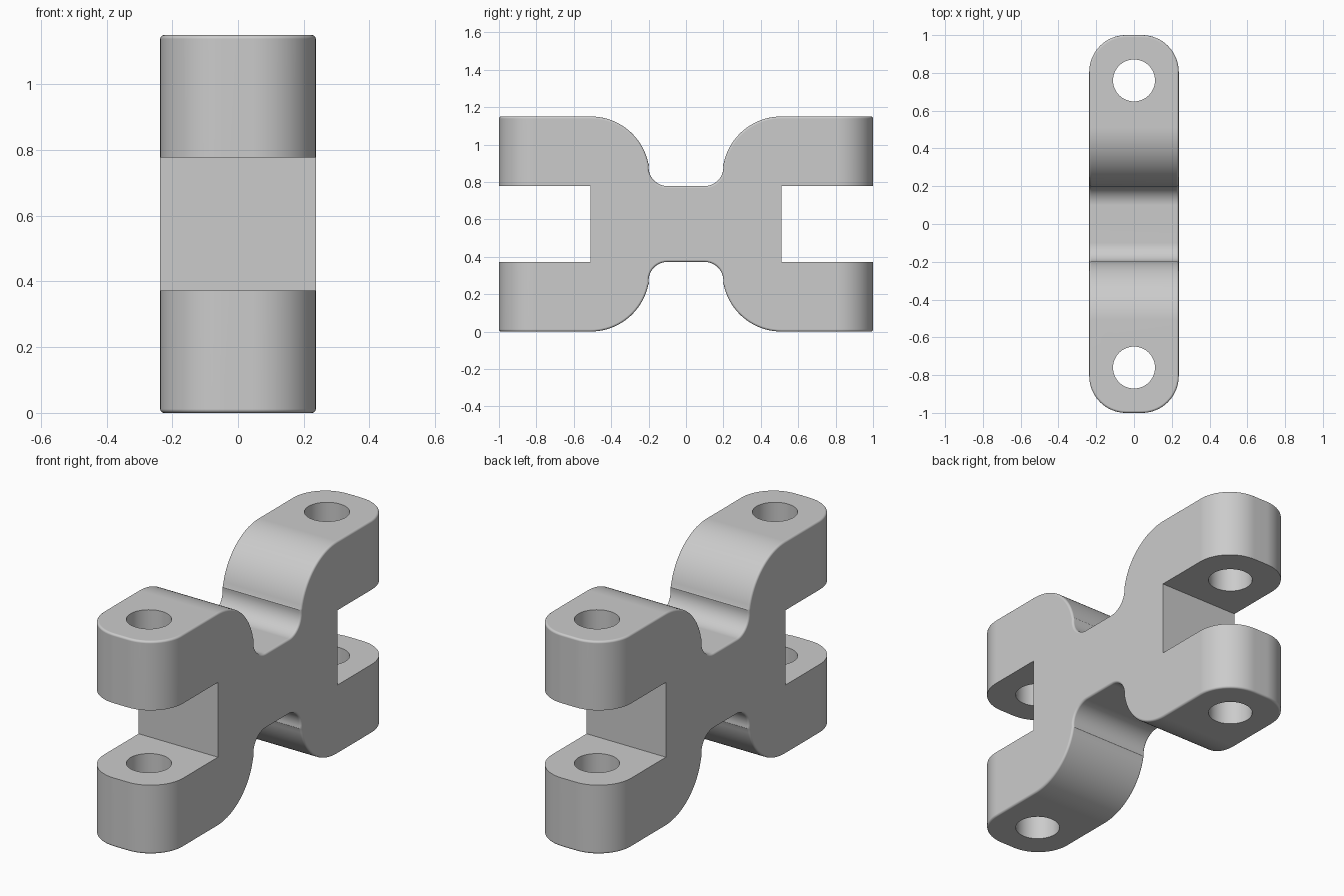
import bpy, bmesh
from math import cos, sin, radians
from mathutils import Vector

cube = bpy.data.objects.get("Cube")
if cube:
    bpy.data.objects.remove(cube)

HALF_WIDTH, HEIGHT, MID = 0.237, 1.15, 0.575
SLOT_HALF, SLOT_END = 0.202, 0.51
PIN_Y, PIN_RADIUS = 0.76, 0.111

steel = bpy.data.materials.new("plain grey")
steel.use_nodes = True
grey = (0.6, 0.6, 0.6, 1)
steel.diffuse_color = grey
steel.node_tree.nodes["Principled BSDF"].inputs["Base Color"].default_value = grey


def arc(cx, cy, r, start, end, steps):
    angles = [radians(start + (end - start) * i / steps) for i in range(steps + 1)]
    return [(cx + r * cos(a), cy + r * sin(a)) for a in angles]


def prism(name, points, depth):
    """Extrude a closed 3D outline along a depth vector."""
    bm = bmesh.new()
    face = bm.faces.new([bm.verts.new(p) for p in points])
    out = bmesh.ops.extrude_face_region(bm, geom=[face])
    moved = [v for v in out["geom"] if isinstance(v, bmesh.types.BMVert)]
    bmesh.ops.translate(bm, verts=moved, vec=Vector(depth))
    bmesh.ops.recalc_face_normals(bm, faces=bm.faces)
    mesh = bpy.data.meshes.new(name)
    bm.to_mesh(mesh)
    bm.free()
    mesh.materials.append(steel)
    obj = bpy.data.objects.new(name, mesh)
    bpy.context.collection.objects.link(obj)
    return obj


def boolean(obj, cutter, operation):
    mod = obj.modifiers.new(cutter.name, "BOOLEAN")
    mod.object, mod.operation, mod.solver = cutter, operation, "EXACT"
    cutter.hide_render = True
    cutters.append(cutter)


cutters = []

# Side profile: two raised lobes joined by a thin waist
quarter = [(-1.2, HEIGHT)]
quarter += arc(-0.51, 0.835, 0.315, 90, 12, 20)
quarter += arc(-0.1, 0.878, 0.1, 170, 270, 12)
top = quarter + [(-y, z) for y, z in reversed(quarter)]
profile = top + [(y, HEIGHT - z) for y, z in reversed(top)]
body = prism("double_clevis", [(-0.4, y, z) for y, z in profile], (0.8, 0, 0))

# Plan outline with rounded ends
r = 0.195
end = arc(HALF_WIDTH - r, 1 - r, r, 0, 90, 16)
end += [(-x, y) for x, y in reversed(end)]
plan = end + [(-x, -y) for x, y in end]
outline = prism("plan_outline", [(x, y, -0.5) for x, y in plan], (0, 0, 2.2))
boolean(body, outline, "INTERSECT")

# Rounded outer rim
rim = body.modifiers.new("rim", "BEVEL")
rim.width, rim.segments = 0.034, 5
rim.limit_method, rim.angle_limit = "ANGLE", radians(50)

# Fork slots and pin holes at both ends
for side, word in ((-1, "front"), (1, "back")):
    slot = [(-0.5, side * y, MID + z) for y, z in (
        (SLOT_END, -SLOT_HALF), (1.3, -SLOT_HALF), (1.3, SLOT_HALF), (SLOT_END, SLOT_HALF))]
    boolean(body, prism(word + "_slot_cutter", slot, (1, 0, 0)), "DIFFERENCE")
    ring = arc(0, side * PIN_Y, PIN_RADIUS, 0, 360, 48)[:-1]
    hole = prism(word + "_pin_cutter", [(x, y, -0.5) for x, y in ring], (0, 0, 2.2))
    boolean(body, hole, "DIFFERENCE")

# Apply, then smooth the curved surfaces
bpy.ops.object.select_all(action="DESELECT")
bpy.context.view_layer.objects.active = body
body.select_set(True)
for mod in list(body.modifiers):
    bpy.ops.object.modifier_apply(modifier=mod.name)
for cutter in cutters:
    bpy.data.objects.remove(cutter)
bpy.ops.object.shade_smooth_by_angle(angle=radians(30))
weighted = body.modifiers.new("weighted_normals", "WEIGHTED_NORMAL")
weighted.keep_sharp = True
